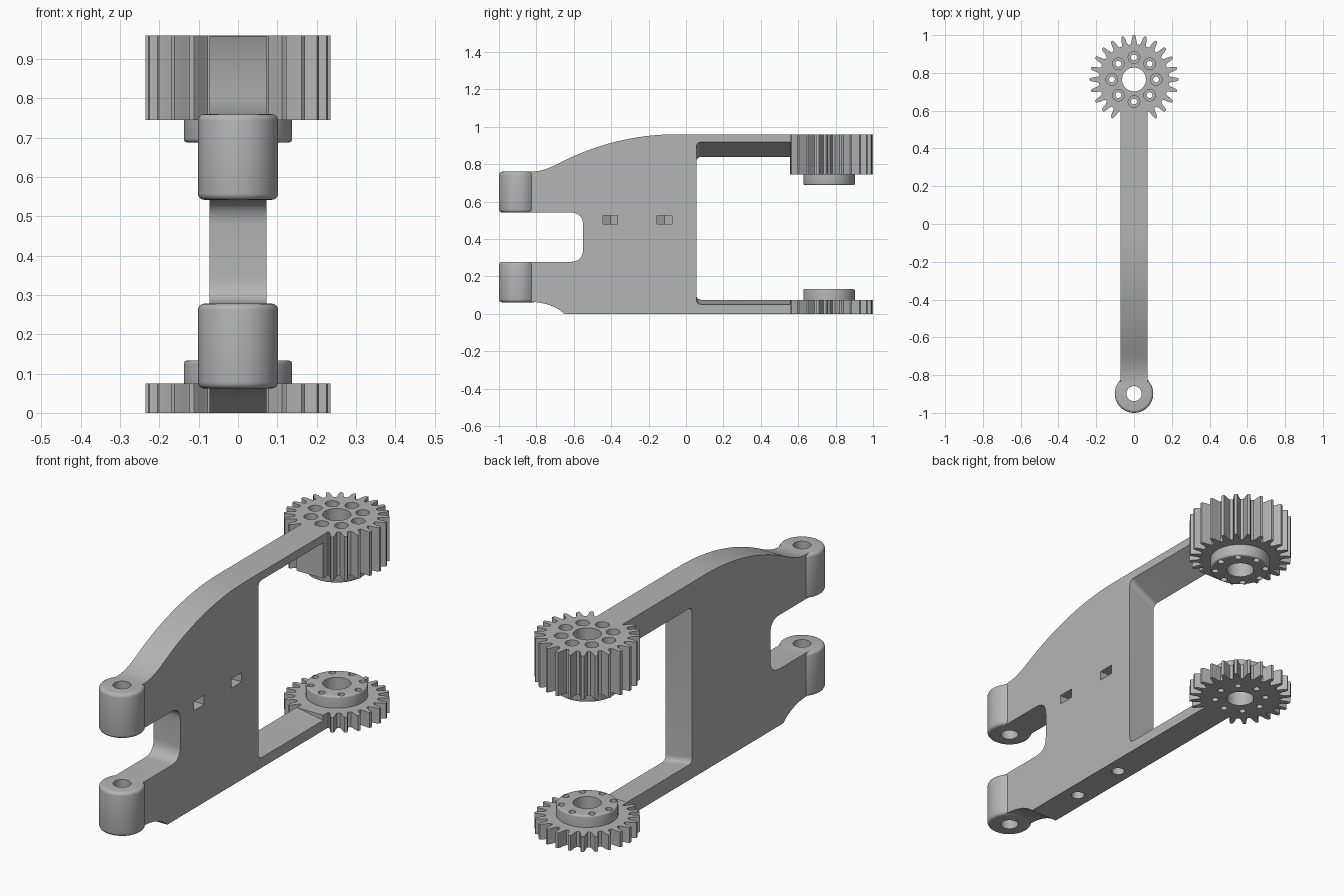
import bpy, bmesh, math
from mathutils import Vector

if "Cube" in bpy.data.objects:
    bpy.data.objects.remove(bpy.data.objects["Cube"], do_unlink=True)

grey = bpy.data.materials.new("plain grey")
grey.use_nodes = True
grey.diffuse_color = (0.46, 0.46, 0.46, 1)
grey.node_tree.nodes["Principled BSDF"].inputs["Base Color"].default_value = grey.diffuse_color

GEAR_Y, HUB_Y, HALF = 0.765, -0.898, 0.072


def loft(name, ring_a, ring_b):
    """Closed solid between two matching rings of points."""
    bm = bmesh.new()
    a = [bm.verts.new(p) for p in ring_a]
    b = [bm.verts.new(p) for p in ring_b]
    bm.faces.new(a)
    bm.faces.new(b[::-1])
    n = len(a)
    for i in range(n):
        bm.faces.new((a[i], b[i], b[(i + 1) % n], a[(i + 1) % n]))
    bmesh.ops.recalc_face_normals(bm, faces=bm.faces)
    mesh = bpy.data.meshes.new(name)
    bm.to_mesh(mesh)
    bm.free()
    mesh.materials.append(grey)
    obj = bpy.data.objects.new(name, mesh)
    bpy.context.collection.objects.link(obj)
    return obj


def prism(name, outline, z0, z1):
    return loft(name, [(x, y, z0) for x, y in outline], [(x, y, z1) for x, y in outline])


def circle(x, y, r, n=48):
    return [(x + r * math.cos(math.tau * i / n), y + r * math.sin(math.tau * i / n)) for i in range(n)]


def bezier(p, q, r, n=16):
    p, q, r = Vector(p), Vector(q), Vector(r)
    return [tuple(p.lerp(q, i / n).lerp(q.lerp(r, i / n), i / n)) for i in range(n + 1)]


def apply(obj, mod):
    with bpy.context.temp_override(object=obj, active_object=obj):
        bpy.ops.object.modifier_apply(modifier=mod.name)


def cut(obj, cutters):
    for c in cutters:
        mod = obj.modifiers.new("cut", "BOOLEAN")
        mod.operation, mod.solver, mod.object = "DIFFERENCE", "EXACT", c
        apply(obj, mod)
        bpy.data.objects.remove(c, do_unlink=True)


def round_rims(obj, heights, width):
    """Bevel the horizontal rims lying at the given heights."""
    bm = bmesh.new()
    bm.from_mesh(obj.data)
    rims = [e for e in bm.edges if any(all(abs(v.co.z - h) < 1e-4 for v in e.verts) for h in heights)]
    bmesh.ops.bevel(bm, geom=rims, offset=width, segments=4, profile=0.5, affect="EDGES")
    bm.to_mesh(obj.data)
    bm.free()


def smooth(obj):
    bpy.ops.object.select_all(action="DESELECT")
    obj.select_set(True)
    bpy.context.view_layer.objects.active = obj
    bpy.ops.object.shade_smooth_by_angle(angle=math.radians(30))


# Side plate: both arms, with inner faces that slope across the width
def plate_ring(x, low, high):
    r, wall, end = 0.03, 0.055, 0.62
    pts = bezier((-0.85, 0.065), (-0.72, 0.065), (-0.65, 0), 10)
    pts += [(end, 0), (end, low)]
    pts += bezier((wall + r, low), (wall, low), (wall, low + r), 6)
    pts += bezier((wall, high - r), (wall, high), (wall + r, high), 6)
    pts += [(end, high), (end, 0.96)]
    pts += bezier((-0.05, 0.96), (-0.38, 0.96), (-0.68, 0.805), 24)
    pts += bezier((-0.68, 0.805), (-0.765, 0.76), (-0.83, 0.76), 10)[1:]
    pts += [(-0.85, 0.76), (-0.85, 0.542)]
    pts += bezier((-0.62, 0.542), (-0.55, 0.542), (-0.55, 0.472), 8)
    pts += bezier((-0.55, 0.348), (-0.55, 0.278), (-0.62, 0.278), 8)
    pts += [(-0.85, 0.278)]
    return [(x, y, z) for y, z in pts]


plate = loft("side_plate", plate_ring(HALF, 0.05, 0.92), plate_ring(-HALF, 0.075, 0.84))
cutters = []
for y in (-0.405, -0.115):
    pocket = [(-0.046, y), (-0.023, y - 0.04), (0.1, y - 0.04), (0.1, y + 0.04), (-0.023, y + 0.04)]
    cutters.append(prism("nut_pocket", pocket, 0.48, 0.525))
    cutters.append(prism("screw_hole", circle(0, y, 0.03, 32), -0.1, 0.5))
cut(plate, cutters)
smooth(plate)

# Hinge hubs
for name, z0, z1 in (("lower_hub", 0.062, 0.278), ("upper_hub", 0.542, 0.76)):
    hub = prism(name, circle(0, HUB_Y, 0.102, 64), z0, z1)
    round_rims(hub, (z0, z1), 0.016)
    cut(hub, [prism("pin_hole", circle(0, HUB_Y, 0.04), z0 - 0.1, z1 + 0.1)])
    smooth(hub)


# Gear outline: 24 teeth, left off where the arm joins
def gear_outline(teeth=24):
    pts = []
    pitch = math.tau / teeth
    flank = ((-0.36, 0.186), (-0.25, 0.2), (-0.19, 0.22), (-0.1, 0.235))
    for i in range(teeth):
        mid = pitch * i + math.pi / 2
        for t, r in flank + tuple((-t, r) for t, r in flank[::-1]):
            if abs(i - teeth // 2) <= 1:
                r = 0.186
            a = mid + t * pitch
            pts.append((r * math.cos(a), GEAR_Y + r * math.sin(a)))
    return pts


def ring_holes(radius, z0, z1):
    return [prism("bolt_hole", circle(0.117 * math.cos(k * math.pi / 4),
                                      GEAR_Y + 0.117 * math.sin(k * math.pi / 4), radius, 24), z0, z1)
            for k in range(8)]


# Gears with bosses facing each other, and the block that joins each to its arm
for side, z0, z1, b0, b1 in (("lower", 0, 0.075, 0.075, 0.133), ("upper", 0.745, 0.96, 0.688, 0.745)):
    gear = prism(side + "_gear", gear_outline(), z0, z1)
    boss = prism(side + "_boss", circle(0, GEAR_Y, 0.138, 64), b0, b1)
    round_rims(boss, (b1 if side == "lower" else b0,), 0.009)
    for part in (gear, boss):
        cut(part, [prism("bore", circle(0, GEAR_Y, 0.063), -0.1, 1.1)])
        cut(part, ring_holes(0.0155, -0.1, 1.1))
    if side == "upper":
        cut(gear, ring_holes(0.031, 0.775, 1.1))
    block = [(-HALF, 0.557), (HALF, 0.557), (HALF, 0.61), (-HALF, 0.61)]
    prism(side + "_joining_block", block, z0, z1)
    smooth(gear)
    smooth(boss)
